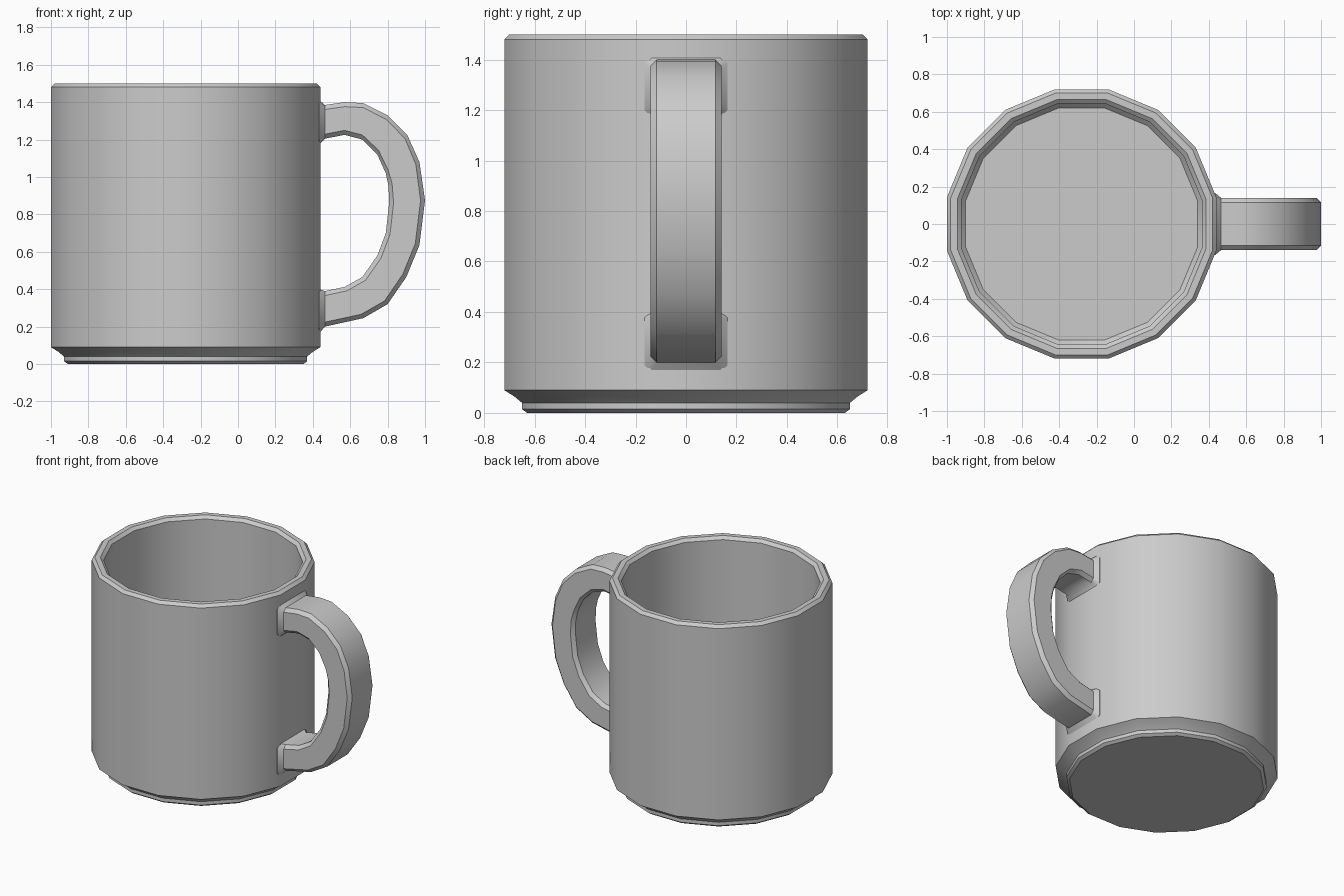
import bpy, bmesh
from math import pi, cos, sin
from mathutils import Vector

if "Cube" in bpy.data.objects:
    bpy.data.objects.remove(bpy.data.objects["Cube"])

SIDES = 16
CENTRE_X = -0.28


def build(name, rings, angle=0.6):
    """Skin a list of closed rings, cap both ends, shade smooth by angle."""
    bm = bmesh.new()
    loops = [[bm.verts.new(p) for p in ring] for ring in rings]
    n = len(rings[0])
    for a, b in zip(loops, loops[1:]):
        for i in range(n):
            j = (i + 1) % n
            bm.faces.new((a[i], a[j], b[j], b[i]))
    bm.faces.new(loops[0][::-1])
    bm.faces.new(loops[-1])
    bmesh.ops.recalc_face_normals(bm, faces=bm.faces)
    mesh = bpy.data.meshes.new(name)
    bm.to_mesh(mesh)
    bm.free()
    obj = bpy.data.objects.new(name, mesh)
    bpy.context.collection.objects.link(obj)
    bpy.ops.object.select_all(action='DESELECT')
    obj.select_set(True)
    bpy.context.view_layer.objects.active = obj
    bpy.ops.object.shade_smooth_by_angle(angle=angle)
    return obj


# Cup: profile of (distance to flat side, height), from underside over rim to inner floor
profile = [(0.63, 0), (0.65, 0.015), (0.65, 0.04), (0.68, 0.065), (0.72, 0.09),
           (0.72, 1.48), (0.70, 1.5), (0.665, 1.5), (0.643, 1.48),
           (0.643, 0.12), (0.62, 0.095)]


def cup_ring(apothem, z):
    r = apothem / cos(pi / SIDES)
    angles = [2 * pi * (i + 0.5) / SIDES for i in range(SIDES)]
    return [(CENTRE_X + r * cos(a), r * sin(a), z) for a in angles]


build("cup", [cup_ring(r, z) for r, z in profile])

# Handle: pairs of outer and inner points in the xz plane, with half width
stations = [((0.41, 1.41), (0.41, 1.175), 0.165),
            ((0.435, 1.41), (0.435, 1.175), 0.165),
            ((0.465, 1.385), (0.465, 1.205), 0.14),
            ((0.57, 1.40), (0.57, 1.225), 0.14),
            ((0.67, 1.395), (0.665, 1.20), 0.14),
            ((0.80, 1.33), (0.745, 1.12), 0.14),
            ((0.905, 1.225), (0.79, 1.02), 0.14),
            ((0.97, 1.08), (0.805, 0.95), 0.14),
            ((1.00, 0.875), (0.808, 0.86), 0.14),
            ((0.97, 0.635), (0.79, 0.70), 0.14),
            ((0.90, 0.465), (0.745, 0.58), 0.14),
            ((0.80, 0.32), (0.665, 0.465), 0.14),
            ((0.67, 0.245), (0.57, 0.412), 0.14),
            ((0.465, 0.20), (0.465, 0.39), 0.14),
            ((0.435, 0.165), (0.435, 0.40), 0.165),
            ((0.41, 0.165), (0.41, 0.40), 0.165)]


def handle_ring(outer, inner, w, c=0.024):
    o = Vector((outer[0], 0, outer[1]))
    i = Vector((inner[0], 0, inner[1]))
    d = (i - o).normalized() * c
    y = Vector((0, 1, 0))
    return [o - y * (w - c), o + y * (w - c), o + d + y * w, i - d + y * w,
            i + y * (w - c), i - y * (w - c), i - d - y * w, o + d - y * w]


build("handle", [handle_ring(*s) for s in stations])
